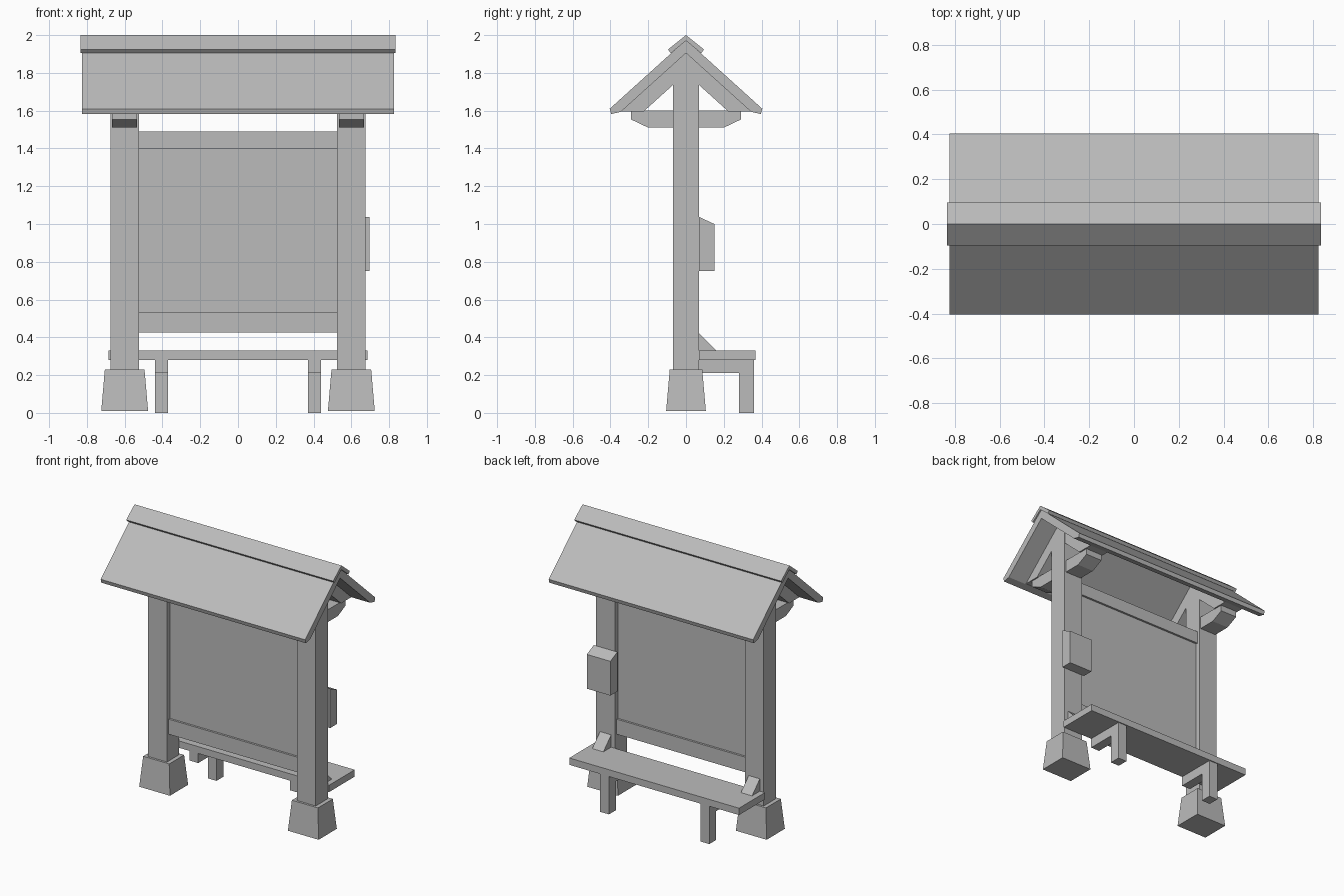
import bpy
import bmesh

cube = bpy.data.objects.get("Cube")
if cube:
    bpy.data.objects.remove(cube, do_unlink=True)

grey = bpy.data.materials.new("plain_grey")
grey.use_nodes = True
COLOR = (0.5, 0.5, 0.5, 1)
grey.diffuse_color = COLOR
grey.node_tree.nodes["Principled BSDF"].inputs["Base Color"].default_value = COLOR


def finish(name, bm):
    bmesh.ops.recalc_face_normals(bm, faces=bm.faces)
    mesh = bpy.data.meshes.new(name)
    bm.to_mesh(mesh)
    bm.free()
    mesh.materials.append(grey)
    obj = bpy.data.objects.new(name, mesh)
    bpy.context.collection.objects.link(obj)
    return obj


def extrude(name, profile, x0, x1):
    """Sweep a (y, z) outline along x."""
    bm = bmesh.new()
    face = bm.faces.new([bm.verts.new((x0, y, z)) for y, z in profile])
    ext = bmesh.ops.extrude_face_region(bm, geom=[face])
    moved = [v for v in ext["geom"] if isinstance(v, bmesh.types.BMVert)]
    bmesh.ops.translate(bm, verts=moved, vec=(x1 - x0, 0, 0))
    return finish(name, bm)


def box(name, x0, x1, y0, y1, z0, z1):
    return extrude(name, [(y0, z0), (y1, z0), (y1, z1), (y0, z1)], x0, x1)


def symmetric(half):
    """Complete an outline across y = 0; points on the axis are kept once."""
    return half + [(-y, z) for y, z in reversed(half) if y > 0]


def footing(name, cx):
    """Tapered block under a post."""
    bm = bmesh.new()
    bmesh.ops.create_cube(bm, size=1)
    for v in bm.verts:
        top = v.co.z > 0
        v.co.x = cx + (0.105 if top else 0.124) * (1 if v.co.x > 0 else -1)
        v.co.y = (0.086 if top else 0.105) * (1 if v.co.y > 0 else -1)
        v.co.z = 0.23 if top else 0.01
    return finish(name, bm)


# Posts, footings, roof trusses and bench supports on both sides
for side, s in (("left", 1), ("right", -1)):
    cx = 0.6 * s
    footing(side + "_footing", cx)
    extrude(side + "_post", symmetric([(0, 1.9), (0.07, 1.837), (0.07, 0.22)]),
            cx - 0.076, cx + 0.076)
    extrude(side + "_rafters",
            symmetric([(0, 1.905), (0.343, 1.596), (0.224, 1.596), (0, 1.798)]),
            cx - 0.0755, cx + 0.0755)
    extrude(side + "_cross_beam",
            symmetric([(0.29, 1.6), (0.29, 1.553), (0.2, 1.51)]),
            cx - 0.066, cx + 0.066)
    extrude(side + "_seat_bracket", [(0.06, 0.33), (0.16, 0.33), (0.07, 0.42), (0.06, 0.42)],
            cx - 0.045, cx + 0.045)
    lx = 0.405 * s
    extrude(side + "_bench_leg",
            [(0.07, 0.28), (0.07, 0.21), (0.28, 0.21), (0.28, 0), (0.36, 0), (0.36, 0.28)],
            lx - 0.035, lx + 0.035)

# Display board with its two rails
box("board_panel", -0.525, 0.525, -0.035, 0.035, 0.5, 1.43)
box("bottom_rail", -0.525, 0.525, -0.05, 0.05, 0.425, 0.535)
box("top_rail", -0.525, 0.525, -0.05, 0.05, 1.4, 1.49)

# Bench seat
box("bench_seat", -0.685, 0.685, 0.07, 0.367, 0.28, 0.33)

# Roof boards and ridge cap
extrude("roof", symmetric([(0, 1.975), (0.404, 1.61), (0.396, 1.582), (0.345, 1.594), (0, 1.905)]),
        -0.825, 0.825)
extrude("ridge_cap", symmetric([(0, 2.0), (0.096, 1.923), (0.08, 1.905), (0, 1.97)]),
        -0.835, 0.835)

# Leaflet box with a sloping lid
extrude("leaflet_box", [(0.07, 0.75), (0.15, 0.75), (0.15, 1.0), (0.07, 1.037)], 0.505, 0.695)
